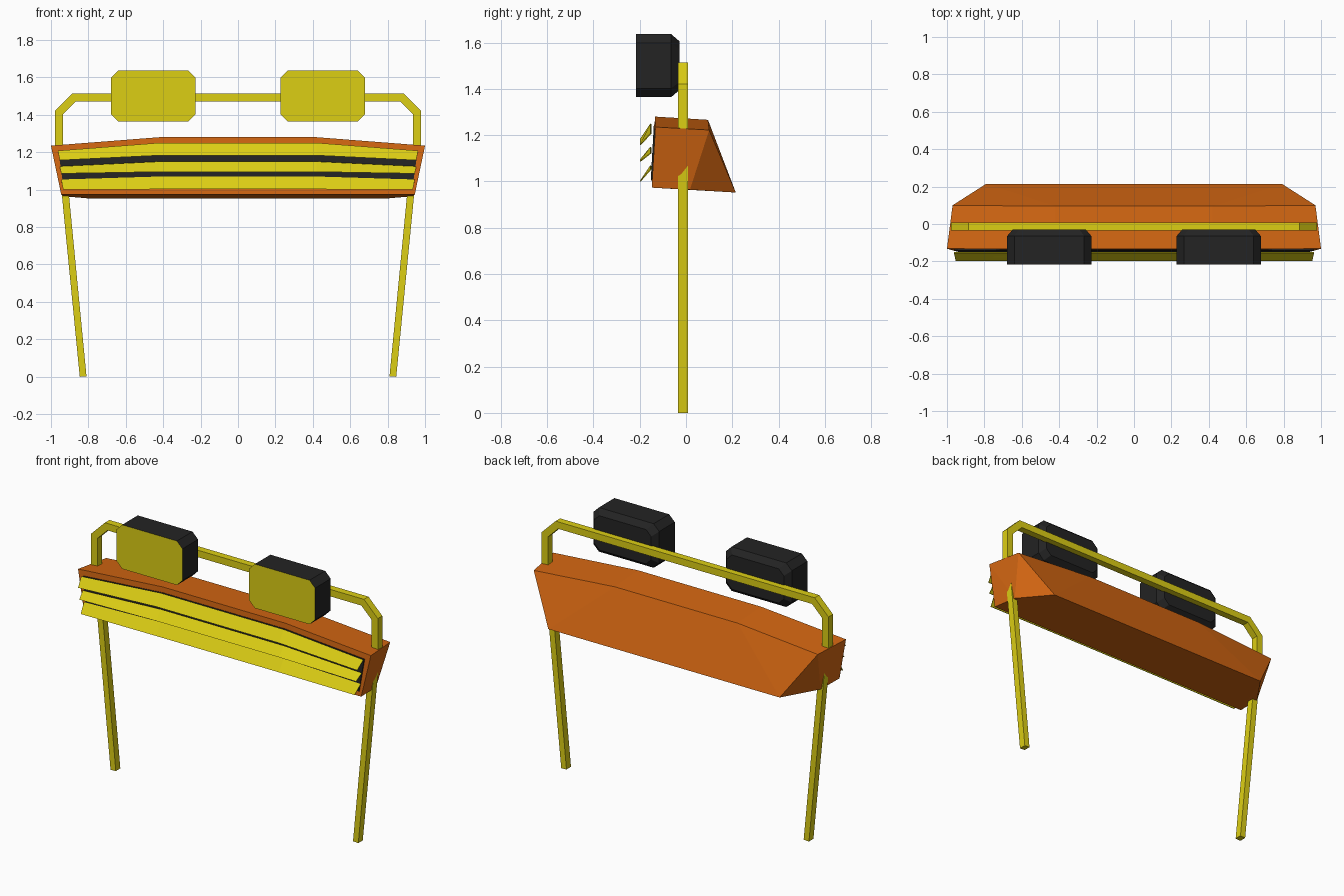
import bpy, bmesh
from mathutils import Vector

if "Cube" in bpy.data.objects:
    bpy.data.objects.remove(bpy.data.objects["Cube"])


def material(name, rgb):
    m = bpy.data.materials.new(name)
    m.diffuse_color = (*rgb, 1)
    m.use_nodes = True
    m.node_tree.nodes["Principled BSDF"].inputs["Base Color"].default_value = m.diffuse_color
    return m


ORANGE = material("orange paint", (0.66, 0.135, 0.006))
YELLOW = material("yellow paint", (0.72, 0.62, 0.007))
BLACK = material("black plastic", (0.017, 0.017, 0.017))


def finish(name, bm, *mats):
    bmesh.ops.recalc_face_normals(bm, faces=bm.faces)
    me = bpy.data.meshes.new(name)
    bm.to_mesh(me)
    bm.free()
    for m in mats:
        me.materials.append(m)
    ob = bpy.data.objects.new(name, me)
    bpy.context.collection.objects.link(ob)
    return ob


def loft(bm, rings):
    """Skin a list of equal closed rings and cap both ends."""
    vs = [[bm.verts.new(p) for p in r] for r in rings]
    n = len(vs[0])
    for a, b in zip(vs, vs[1:]):
        for i in range(n):
            bm.faces.new((a[i], a[(i + 1) % n], b[(i + 1) % n], b[i]))
    bm.faces.new(vs[0])
    return bm.faces.new(vs[-1])


# Housing: convex faceted box, mirrored half
half = [(1.0, -0.132, 1.235), (0.42, -0.134, 1.28), (0.97, 0.10, 1.222),
        (0.42, 0.095, 1.266), (0.79, 0.215, 0.952), (0.93, 0.017, 0.964),
        (0.945, -0.148, 0.973)]
bm = bmesh.new()
for x, y, z in half:
    for s in (-1, 1):
        bm.verts.new((s * x, y, z))
bmesh.ops.convex_hull(bm, input=bm.verts[:])
bmesh.ops.dissolve_limit(bm, angle_limit=0.01, verts=bm.verts[:], edges=bm.edges[:])
finish("housing", bm, ORANGE)


# Dark backing plate lying just in front of the housing face
def face_y(z):
    return -0.148 + (z - 0.973) * 0.055


bm = bmesh.new()
outline = [(-0.932, 1.003), (-0.96, 1.204), (-0.42, 1.246),
           (0.42, 1.246), (0.96, 1.204), (0.932, 1.003)]
loft(bm, [[(x, face_y(z) - d, z) for x, z in outline] for d in (-0.002, 0.006)])
finish("grille_backing", bm, BLACK)

# Three tilted slats: (end x top, end x low, z top mid/end, z low mid/end)
slats = [(0.963, 0.953, 1.250, 1.208, 1.183, 1.157),
         (0.953, 0.945, 1.150, 1.124, 1.095, 1.086),
         (0.945, 0.935, 1.070, 1.054, 1.002, 1.000)]
for k, (xt, xl, tm, te, lm, le) in enumerate(slats):
    bm = bmesh.new()
    rings = []
    for s, end in ((-1, 1), (-1, 0), (1, 0), (1, 1)):
        a, b = (xt, xl) if end else (0.42, 0.42)
        zt, zl = (te, le) if end else (tm, lm)
        rings.append([(s * a, -0.154, zt), (s * b, -0.199, zl),
                      (s * b, -0.195, zl), (s * a, -0.150, zt - 0.003)])
    loft(bm, rings)
    finish(f"grille_slat_{k + 1}", bm, YELLOW)

# Tubular frame: legs, posts and top bar as one mitred square sweep
left = [(-0.828, 0, 0.036), (-0.945, 1.20, 0.038), (-0.958, 1.23, 0.043),
        (-0.958, 1.412, 0.043), (-0.876, 1.493, 0.043)]
path = left + [(-x, z, w) for x, z, w in reversed(left)]
pts = [Vector((x, z)) for x, z, w in path]
bm = bmesh.new()
rings = []
for i, p in enumerate(pts):
    d0 = (p - pts[i - 1]).normalized() if i else Vector((0, 1))
    d1 = (pts[i + 1] - p).normalized() if i < len(pts) - 1 else Vector((0, -1))
    t = (d0 + d1).normalized()
    off = Vector((-t.y, t.x)) * (path[i][2] / 2 / max(t.dot(d0), 0.5))
    a, b = p + off, p - off
    y0, y1 = -0.035, 0.009
    rings.append([(a.x, y0, a.y), (a.x, y1, a.y), (b.x, y1, b.y), (b.x, y0, b.y)])
loft(bm, rings)
finish("tube_frame", bm, YELLOW)


# Lamps: chamfered rectangular pods with inset yellow lenses
def chamfer_rect(cx, y, cz, hw, hh, c):
    q = [(hw, hh - c), (hw - c, hh), (-hw + c, hh), (-hw, hh - c),
         (-hw, -hh + c), (-hw + c, -hh), (hw - c, -hh), (hw, -hh + c)]
    return [(cx + x, y, cz + z) for x, z in q]


for side, cx in (("left", -0.453), ("right", 0.453)):
    bm = bmesh.new()
    front = loft(bm, [chamfer_rect(cx, -0.029, 1.5, 0.195, 0.106, 0.035),
                      chamfer_rect(cx, -0.064, 1.5, 0.225, 0.136, 0.038),
                      chamfer_rect(cx, -0.216, 1.5, 0.225, 0.136, 0.038)])
    bmesh.ops.inset_region(bm, faces=[front], thickness=0.022)
    front.material_index = 1
    finish(f"{side}_lamp", bm, BLACK, YELLOW)
